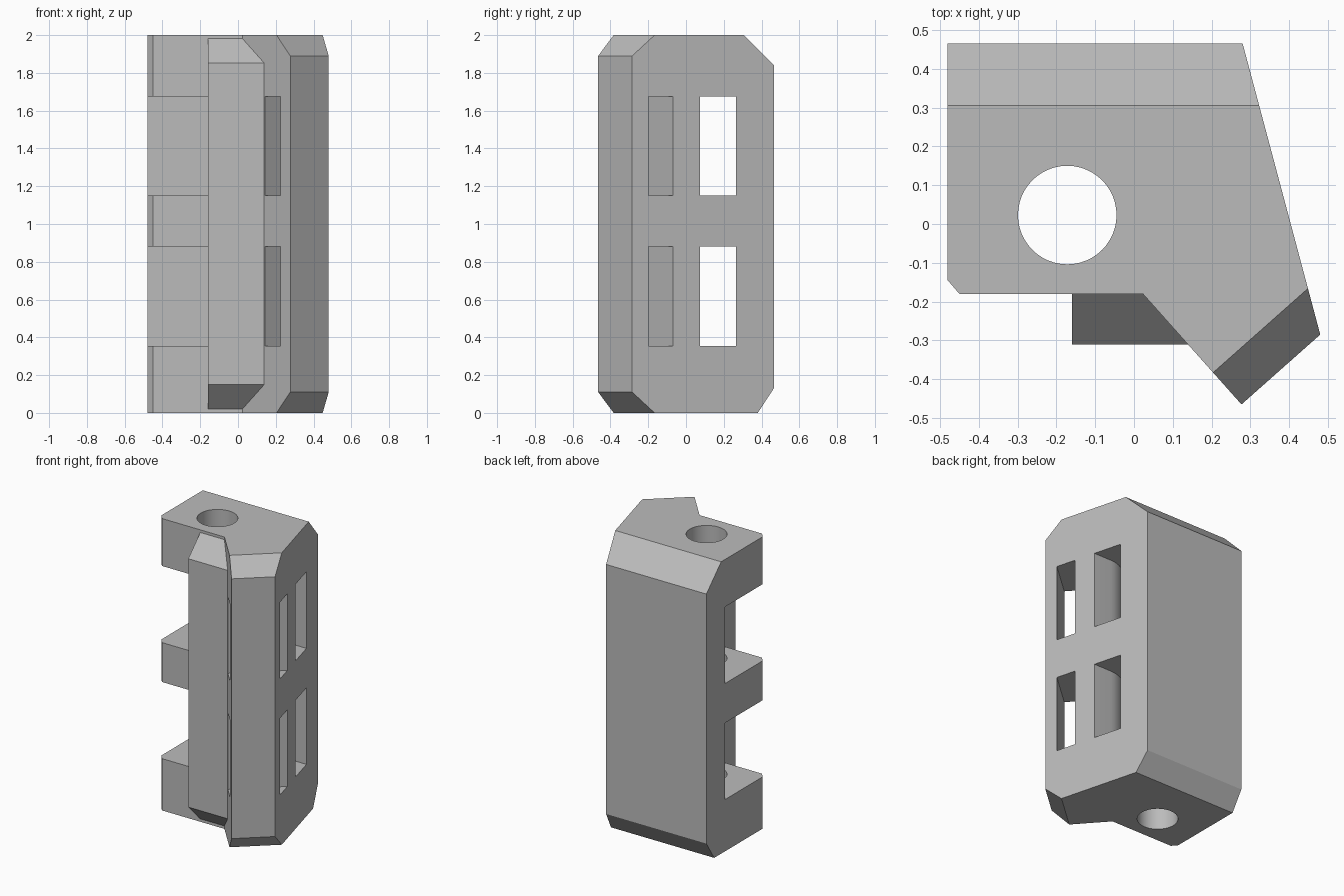
import bpy, bmesh, math
from mathutils import Vector

cube = bpy.data.objects.get("Cube")
if cube:
    bpy.data.objects.remove(cube, do_unlink=True)

grey = bpy.data.materials.new("plain_grey")
grey.use_nodes = True
colour = (0.5, 0.5, 0.5, 1)
grey.diffuse_color = colour
grey.node_tree.nodes["Principled BSDF"].inputs["Base Color"].default_value = colour


def prism(name, outline, z0, z1, planes=()):
    """Extrude an outline upwards, then slice off bevels given as (point, outward normal)."""
    bm = bmesh.new()
    low = bm.faces.new([bm.verts.new((x, y, z0)) for x, y in outline])
    up = bmesh.ops.extrude_face_region(bm, geom=[low])["geom"]
    bmesh.ops.translate(bm, vec=(0, 0, z1 - z0),
                        verts=[v for v in up if isinstance(v, bmesh.types.BMVert)])
    for point, normal in planes:
        cut = bmesh.ops.bisect_plane(bm, geom=bm.verts[:] + bm.edges[:] + bm.faces[:],
                                     plane_co=point, plane_no=Vector(normal).normalized(),
                                     clear_outer=True)["geom_cut"]
        rim = [e for e in cut if isinstance(e, bmesh.types.BMEdge)]
        bmesh.ops.holes_fill(bm, edges=rim, sides=0)
    bmesh.ops.recalc_face_normals(bm, faces=bm.faces)
    mesh = bpy.data.meshes.new(name)
    bm.to_mesh(mesh)
    bm.free()
    mesh.materials.append(grey)
    obj = bpy.data.objects.new(name, mesh)
    bpy.context.collection.objects.link(obj)
    return obj


def combine(target, tool, operation):
    """Apply a boolean and discard the tool object."""
    mod = target.modifiers.new(operation.lower(), "BOOLEAN")
    mod.operation, mod.solver, mod.object = operation, "EXACT", tool
    bpy.context.view_layer.objects.active = target
    bpy.ops.object.modifier_apply(modifier=mod.name)
    bpy.data.objects.remove(tool, do_unlink=True)


def arc(cx, cy, r, start, end, steps):
    angles = [math.radians(start + (end - start) * i / steps) for i in range(steps + 1)]
    return [(cx + r * math.cos(a), cy + r * math.sin(a)) for a in angles]


# Main body with bevelled back and angled nose
tip = Vector((0.277, -0.465, 0))
nose_end = Vector((0.48, -0.285, 0))
along = (nose_end - tip).normalized()
out = Vector((along.y, -along.x, 0))
up = Vector((0, 0, 1))
body = prism("bracket_body",
             [(-0.48, 0.465), (-0.48, -0.145), (-0.45, -0.18), (0.023, -0.18),
              tip.xy, nose_end.xy, (0.28, 0.465)], 0, 2,
             [((0, 0.465, 1.84), (0, 1, 1)),
              ((0, 0.465, 0.13), (0, 0.13, -0.085)),
              (tip + up * 1.89, out + up),
              (tip + up * 0.11, out - up)])

# Vertical pin hole
combine(body, prism("pin_hole", arc(-0.172, 0.023, 0.127, 0, 352.5, 47), -0.1, 2.1), "DIFFERENCE")

# Two hinge notches opening into side windows, each with a slanted slot beside it
notch = [(-0.6, -0.2), (0.05, -0.2)] + arc(0.25, -0.125, 0.2, 180, 90, 12)
notch += [(0.6, 0.075), (0.6, 0.265), (-0.6, 0.265)]
front, back = Vector((0.457, -0.2)), Vector((0.423, -0.068))
reach = along.xy
slot = [front - reach * 0.45, front + reach * 0.2, back + reach * 0.2, back - reach * 0.45]
for z0, z1 in ((0.355, 0.88), (1.15, 1.675)):
    combine(body, prism("notch", notch, z0, z1), "DIFFERENCE")
    combine(body, prism("slot", slot, z0, z1), "DIFFERENCE")

# Front fin bridging the notches
fin = prism("fin", [(-0.16, -0.178), (-0.16, -0.31), (0.14, -0.31), (0.1, -0.178)], 0, 2,
            [((0, -0.31, 1.852), (0, -1, 1)), ((0, -0.31, 0.15), (0, -1, -1))])
combine(body, fin, "UNION")

bpy.ops.object.select_all(action="DESELECT")
body.select_set(True)
bpy.context.view_layer.objects.active = body
bpy.ops.object.shade_smooth_by_angle(angle=math.radians(25))
